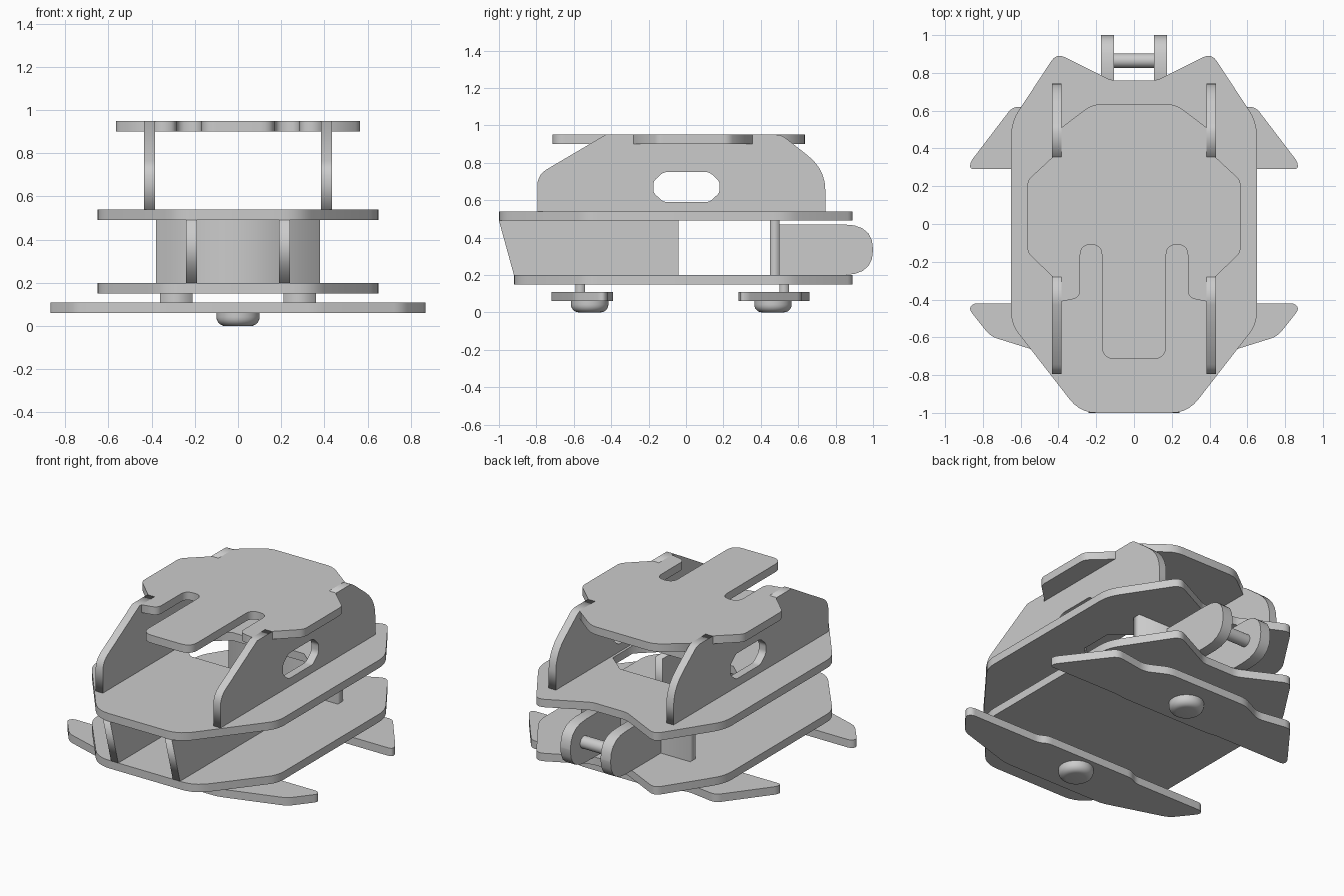
import bpy
import bmesh
from mathutils import Matrix, Vector

if "Cube" in bpy.data.objects:
    bpy.data.objects.remove(bpy.data.objects["Cube"])

AXES = {'Z': Matrix.Identity(4),
        'X': Matrix(((0, 0, 1, 0), (1, 0, 0, 0), (0, 1, 0, 0), (0, 0, 0, 1)))}


def rounded(points):
    """Round each (a, b, radius) corner of a closed outline."""
    out = []
    n = len(points)
    for i, p in enumerate(points):
        c = Vector(p[:2])
        r = p[2] if len(p) > 2 else 0
        if not r:
            out.append(c)
            continue
        a, b = Vector(points[i - 1][:2]) - c, Vector(points[(i + 1) % n][:2]) - c
        a = c + a.normalized() * min(r, a.length * .49)
        b = c + b.normalized() * min(r, b.length * .49)
        for k in range(6):
            t = k / 5
            out.append(a * (1 - t) ** 2 + c * 2 * t * (1 - t) + b * t * t)
    return out


def mirrored(half):
    return half + [(-p[0], *p[1:]) for p in reversed(half)]


def plate(name, outline, lo, hi, axis='Z', holes=()):
    """Flat plate cut from a rounded outline, spanning lo..hi along the axis."""
    cu = bpy.data.curves.new(name, 'CURVE')
    cu.dimensions = '2D'
    cu.fill_mode = 'BOTH'
    cu.extrude = (hi - lo) / 2
    for loop in (outline, *holes):
        pts = rounded(loop)
        sp = cu.splines.new('POLY')
        sp.points.add(len(pts) - 1)
        for q, v in zip(sp.points, pts):
            q.co = (v.x, v.y, 0, 1)
        sp.use_cyclic_u = True
    ob = bpy.data.objects.new(name, cu)
    bpy.context.collection.objects.link(ob)
    ob.matrix_world = AXES[axis] @ Matrix.Translation((0, 0, (lo + hi) / 2))
    bpy.ops.object.select_all(action='DESELECT')
    ob.select_set(True)
    bpy.context.view_layer.objects.active = ob
    bpy.ops.object.convert(target='MESH')
    return bpy.context.object


def box(name, x0, x1, y0, y1, z0, z1):
    return plate(name, [(x0, y0), (x1, y0), (x1, y1), (x0, y1)], z0, z1)


def smooth(ob):
    bpy.ops.object.select_all(action='DESELECT')
    ob.select_set(True)
    bpy.context.view_layer.objects.active = ob
    bpy.ops.object.shade_smooth_by_angle()


# Body plates
def body(front_x, front_y):
    return mirrored([(front_x, front_y, .09), (.65, -.53, .06), (.65, .54, .07),
                     (.41, .905, .05), (.12, .76, .03)])


deck_hole = mirrored([(.26, -.10), (.37, 0), (.37, .20), (.25, .30)])
plate("lower_deck", body(.34, -.92), .15, .20)
plate("upper_deck", body(.285, -1.0), .49, .54, holes=[deck_hole])

# Roof plate with two slots and a front tongue
roof = mirrored([(.17, -.715, .07), (.17, -.11, .055), (.285, -.11, .055), (.285, -.39, .04),
                 (.385, -.41), (.385, -.28), (.43, -.28), (.565, -.15, .03), (.565, .23, .03),
                 (.43, .355), (.385, .355), (.385, .51), (.22, .635, .05)])
plate("roof", roof, .90, .95)

# Side panels, ribs between the decks, tow arms and spacers
panel = [(-.795, .54), (-.795, .735, .06), (-.43, .95), (-.28, .95), (-.28, .90), (.355, .90),
         (.355, .95), (.51, .95, .03), (.745, .765, .12), (.745, .54)]
window = [(-.175, .64, .02), (-.12, .59, .02), (.125, .59, .02), (.18, .64, .02),
          (.18, .70, .02), (.125, .75, .02), (-.12, .75, .02), (-.175, .70, .02)]
rib = [(-.92, .20), (-1.0, .49), (-.04, .49), (-.04, .20)]
arm = [(.50, .20), (1.0, .20, .155), (1.0, .47, .155), (.50, .47)]
for side, s in (("right", 1), ("left", -1)):
    def span(a, b):
        return sorted((a * s, b * s))
    plate(side + "_panel", panel, *span(.385, .435), 'X', [window])
    plate(side + "_rib", rib, *span(.19, .24), 'X')
    plate(side + "_tow_arm", arm, *span(.105, .175), 'X')
    for end, y in (("front", -.565), ("rear", .525)):
        box(f"{side}_{end}_spacer", *span(.21, .36), y - .025, y + .025, .11, .15)
box("rear_wall", -.38, .38, .45, .50, .20, .49)

# Tow pin
bpy.ops.mesh.primitive_cylinder_add(vertices=32, radius=.038, depth=.22,
                                    location=(0, .865, .335), rotation=(0, 1.5707963, 0))
pin = bpy.context.object
pin.name = "tow_pin"
smooth(pin)

# Winged foot plates
front_wing = mirrored([(.36, -.72, .04), (.76, -.595, .04), (.875, -.45, .03), (.85, -.42, .02),
                       (.36, -.42, .03), (.31, -.39, .03)])
rear_wing = mirrored([(.31, .28, .03), (.36, .29, .03), (.87, .29, .03), (.865, .33, .02),
                      (.64, .625, .04), (.42, .59, .04), (.28, .66, .04)])
plate("front_wing", front_wing, .06, .11)
plate("rear_wing", rear_wing, .06, .11)

# Domed feet
for name, y in (("front_foot", -.515), ("rear_foot", .465)):
    bpy.ops.mesh.primitive_cylinder_add(vertices=40, radius=.1, depth=.06, location=(0, y, .03))
    foot = bpy.context.object
    foot.name = name
    bm = bmesh.new()
    bm.from_mesh(foot.data)
    rim = [e for e in bm.edges if all(v.co.z < 0 for v in e.verts)]
    bmesh.ops.bevel(bm, geom=rim, offset=.042, segments=6, profile=.5, affect='EDGES')
    bm.to_mesh(foot.data)
    bm.free()
    smooth(foot)
